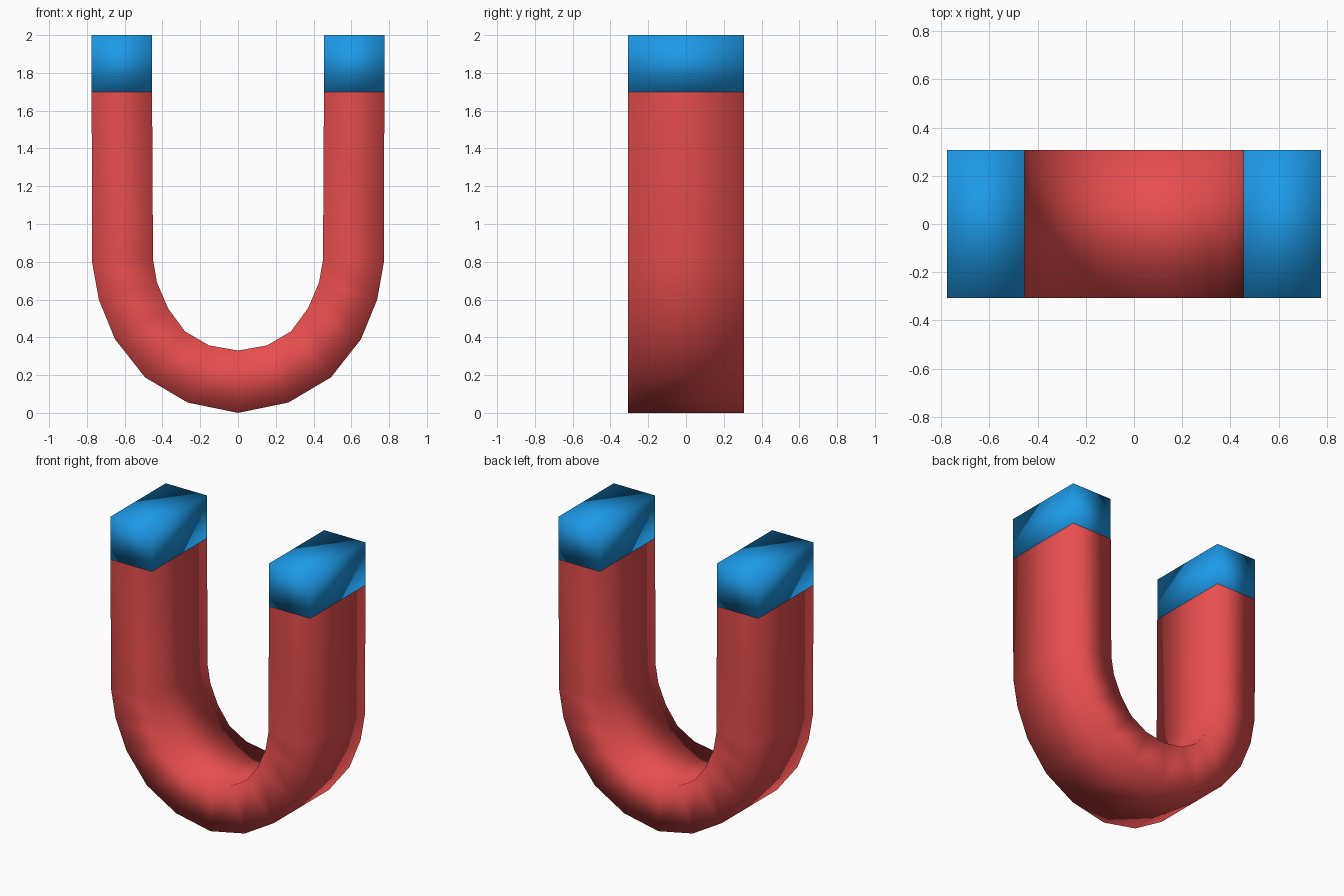
import bpy

if "Cube" in bpy.data.objects:
    bpy.data.objects.remove(bpy.data.objects["Cube"])

HALF_DEPTH = 0.306
SEAM, TOP = 1.70, 2.0

# Right half of the U outline, from the leg end down to the middle (x, z)
OUTER = [(0.775, SEAM), (0.772, 0.796), (0.737, 0.60), (0.651, 0.39),
         (0.492, 0.188), (0.267, 0.055), (0, 0)]
INNER = [(0.455, SEAM), (0.450, 0.812), (0.429, 0.69), (0.370, 0.553),
         (0.280, 0.431), (0.153, 0.357), (0, 0.33)]


def mirrored(half):
    return half + [(-x, z) for x, z in reversed(half[:-1])]


def material(name, color):
    mat = bpy.data.materials.new(name)
    mat.diffuse_color = color
    mat.use_nodes = True
    mat.node_tree.nodes["Principled BSDF"].inputs["Base Color"].default_value = mat.diffuse_color
    return mat


def sweep(name, outer, inner, mat, caps):
    """Rectangular bar running between an outer and an inner rail."""
    d = HALF_DEPTH
    verts, faces = [], []
    for (ox, oz), (ix, iz) in zip(outer, inner):
        verts += [(ox, -d, oz), (ox, d, oz), (ix, d, iz), (ix, -d, iz)]
    n = len(outer)
    for i in range(n - 1):
        a, b = 4 * i, 4 * i + 4
        for k in range(4):
            j = (k + 1) % 4
            faces.append((a + k, b + k, b + j, a + j))
    if caps:
        e = 4 * (n - 1)
        faces += [(0, 1, 2, 3), (e + 3, e + 2, e + 1, e)]
    mesh = bpy.data.meshes.new(name)
    mesh.from_pydata(verts, [], faces)
    mesh.materials.append(mat)
    mesh.shade_smooth()
    obj = bpy.data.objects.new(name, mesh)
    bpy.context.collection.objects.link(obj)
    return obj


red = material("red_paint", (0.80, 0.075, 0.075, 1))
blue = material("blue_paint", (0.012, 0.32, 0.80, 1))

# Red horseshoe body, open where the tips sit
sweep("magnet_body", mirrored(OUTER), mirrored(INNER), red, False)

# Blue pole tips as closed smooth blocks
for name, s in (("left_tip", -1), ("right_tip", 1)):
    far, near = (0.775, 0.455) if s > 0 else (-0.455, -0.775)
    sweep(name, [(far, TOP), (far, SEAM)], [(near, TOP), (near, SEAM)], blue, True)
